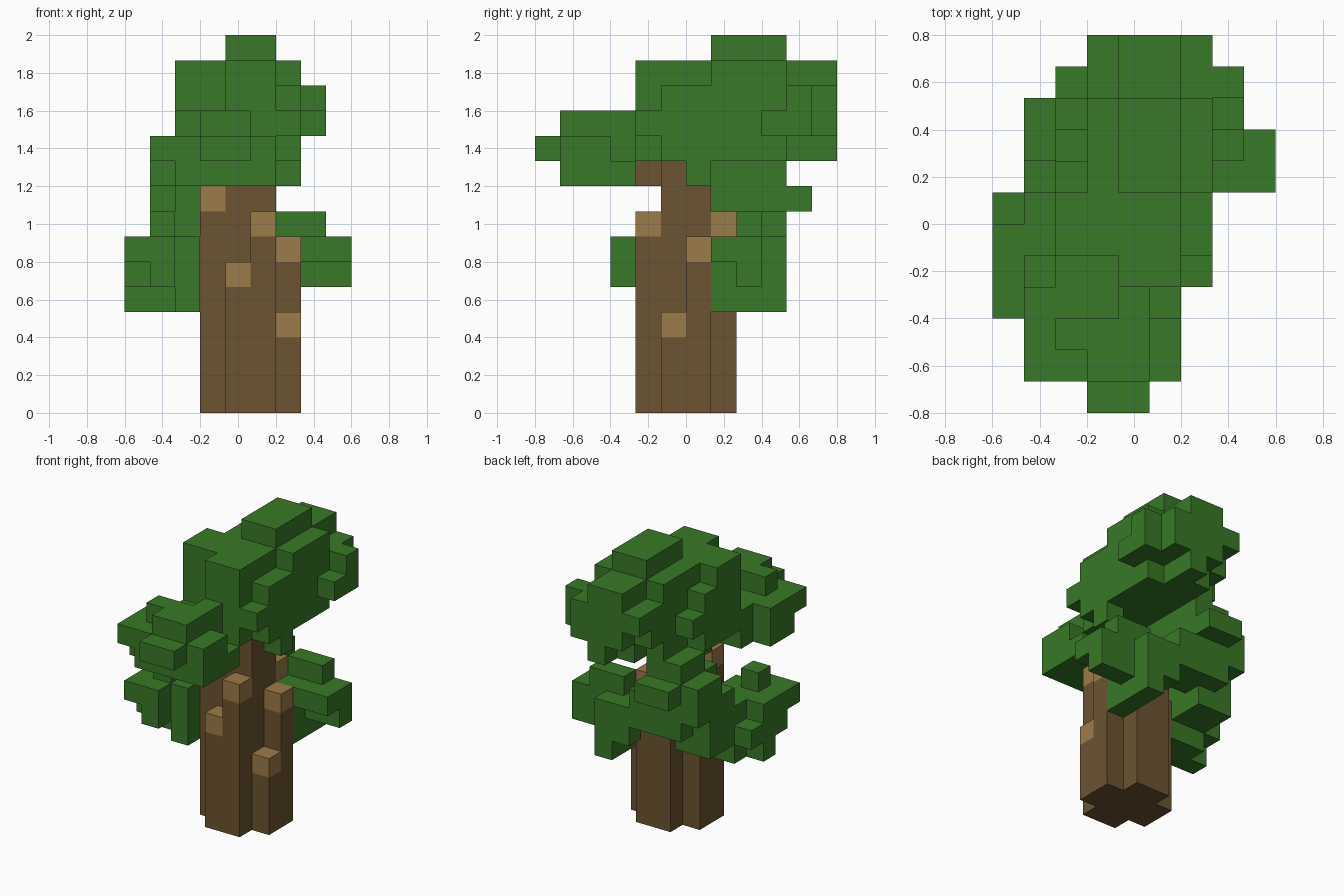
import bpy
import bmesh
from itertools import product
from mathutils import Vector

cube = bpy.data.objects.get("Cube")
if cube:
    bpy.data.objects.remove(cube, do_unlink=True)

UNIT = 2 / 15
CENTRE = Vector((4.5, 6, 0))


def make_material(name, r, g, b):
    mat = bpy.data.materials.new(name)
    mat.use_nodes = True
    mat.diffuse_color = (r, g, b, 1)
    shader = next(n for n in mat.node_tree.nodes if n.type == "BSDF_PRINCIPLED")
    shader.inputs["Base Color"].default_value = (r, g, b, 1)
    shader.inputs["Roughness"].default_value = 0.9
    return mat


LEAF = make_material("leaf green", 0.04, 0.19, 0.02)
BARK = make_material("bark brown", 0.15, 0.088, 0.031)
WOOD = make_material("cut wood tan", 0.33, 0.2, 0.066)

cells = {}  # grid cell -> (part name, material)


def fill(part, mat, x, y, z):
    """Fill a block of grid cells; earlier blocks keep their cells."""
    for cell in product(range(*x), range(*y), range(*z)):
        cells.setdefault(cell, (part, mat))


def stub(x, y, height):
    """Bark column ending in a pale cut block."""
    fill("trunk", BARK, (x, x + 1), (y, y + 1), (0, height - 1))
    fill("trunk", WOOD, (x, x + 1), (y, y + 1), (height - 1, height))


def leaves(part):
    return lambda x, y, z: fill(part, LEAF, x, y, z)


# Trunk: square core, uneven outer columns, forward-leaning top
fill("trunk", BARK, x=(4, 6), y=(5, 7), z=(0, 9))
fill("trunk", BARK, x=(4, 6), y=(5, 6), z=(9, 10))
fill("trunk", BARK, x=(4, 5), y=(4, 5), z=(9, 10))
stub(x=4, y=4, height=6)
stub(x=5, y=4, height=8)
stub(x=6, y=5, height=4)
stub(x=6, y=6, height=7)
stub(x=3, y=5, height=9)
stub(x=5, y=7, height=8)
fill("trunk", BARK, x=(3, 4), y=(6, 7), z=(0, 6))
fill("trunk", BARK, x=(4, 5), y=(7, 8), z=(0, 6))

# Crown
crown = leaves("crown")
crown(x=(4, 6), y=(7, 10), z=(14, 15))
crown(x=(4, 6), y=(4, 11), z=(10, 14))
crown(x=(4, 6), y=(11, 12), z=(11, 14))
crown(x=(5, 6), y=(11, 12), z=(10, 11))
crown(x=(2, 4), y=(5, 7), z=(10, 14))
crown(x=(3, 4), y=(7, 10), z=(10, 14))
crown(x=(3, 4), y=(10, 11), z=(11, 13))
crown(x=(3, 4), y=(11, 12), z=(12, 13))
crown(x=(2, 3), y=(7, 8), z=(10, 13))
crown(x=(2, 3), y=(8, 9), z=(11, 12))
crown(x=(6, 7), y=(4, 5), z=(11, 12))
crown(x=(6, 7), y=(5, 7), z=(10, 13))
crown(x=(6, 7), y=(7, 10), z=(10, 14))
crown(x=(6, 7), y=(10, 12), z=(11, 13))
crown(x=(7, 8), y=(10, 11), z=(11, 13))
crown(x=(7, 8), y=(9, 10), z=(11, 12))
crown(x=(6, 7), y=(6, 7), z=(9, 10))
crown(x=(3, 4), y=(6, 8), z=(9, 10))

# Front bough
front = leaves("front_bough")
front(x=(3, 5), y=(0, 1), z=(10, 11))
front(x=(2, 6), y=(1, 3), z=(9, 11))
front(x=(2, 4), y=(3, 5), z=(9, 11))
front(x=(4, 6), y=(3, 4), z=(9, 10))
front(x=(1, 2), y=(1, 4), z=(10, 11))
front(x=(1, 2), y=(2, 4), z=(9, 10))
front(x=(3, 5), y=(1, 3), z=(11, 12))
front(x=(2, 3), y=(2, 3), z=(11, 12))
front(x=(4, 5), y=(3, 4), z=(10, 12))

# Low bough on the -x side
side = leaves("right_bough")
side(x=(2, 3), y=(4, 7), z=(4, 7))
side(x=(1, 2), y=(4, 7), z=(5, 7))
side(x=(0, 1), y=(4, 6), z=(5, 7))
side(x=(0, 1), y=(6, 7), z=(5, 6))
side(x=(0, 2), y=(5, 6), z=(4, 5))
side(x=(1, 2), y=(6, 7), z=(4, 5))
side(x=(0, 1), y=(3, 4), z=(6, 7))
side(x=(1, 2), y=(3, 4), z=(5, 7))
side(x=(1, 2), y=(4, 5), z=(7, 8))

# Low bough on the +x side
other = leaves("left_bough")
other(x=(6, 7), y=(7, 9), z=(4, 7))
other(x=(7, 9), y=(7, 8), z=(6, 7))
other(x=(7, 9), y=(8, 9), z=(5, 7))
other(x=(6, 8), y=(8, 9), z=(7, 8))
other(x=(5, 7), y=(9, 10), z=(5, 7))
other(x=(6, 7), y=(9, 10), z=(4, 5))

# Back bough
back = leaves("back_bough")
back(x=(2, 6), y=(8, 10), z=(6, 7))
back(x=(2, 5), y=(8, 10), z=(7, 8))
back(x=(2, 4), y=(7, 10), z=(7, 9))
back(x=(2, 4), y=(8, 10), z=(9, 10))
back(x=(2, 4), y=(10, 11), z=(8, 9))
back(x=(1, 2), y=(8, 10), z=(7, 9))
back(x=(1, 3), y=(7, 9), z=(5, 8))


def build_part(part):
    """Skin only the exposed sides of a part's cells."""
    bm = bmesh.new()
    mats = []
    for cell, (name, mat) in cells.items():
        if name != part:
            continue
        if mat not in mats:
            mats.append(mat)
        middle = Vector(cell) + Vector((0.5, 0.5, 0.5)) - CENTRE
        for axis, sign in product(range(3), (-1, 1)):
            normal = Vector((0, 0, 0))
            normal[axis] = sign
            beside = tuple(int(c + n) for c, n in zip(cell, normal))
            if beside in cells:
                continue
            u = Vector((0, 0, 0))
            u[(axis + 1) % 3] = 0.5
            v = normal.cross(u)
            corners = (-u - v, u - v, u + v, v - u)
            face = bm.faces.new(
                [bm.verts.new((middle + normal / 2 + c) * UNIT) for c in corners])
            face.material_index = mats.index(mat)
    bmesh.ops.remove_doubles(bm, verts=bm.verts, dist=UNIT / 100)
    mesh = bpy.data.meshes.new(part)
    bm.to_mesh(mesh)
    bm.free()
    for mat in mats:
        mesh.materials.append(mat)
    bpy.context.collection.objects.link(bpy.data.objects.new(part, mesh))


for part in ("trunk", "crown", "front_bough", "right_bough", "left_bough", "back_bough"):
    build_part(part)
